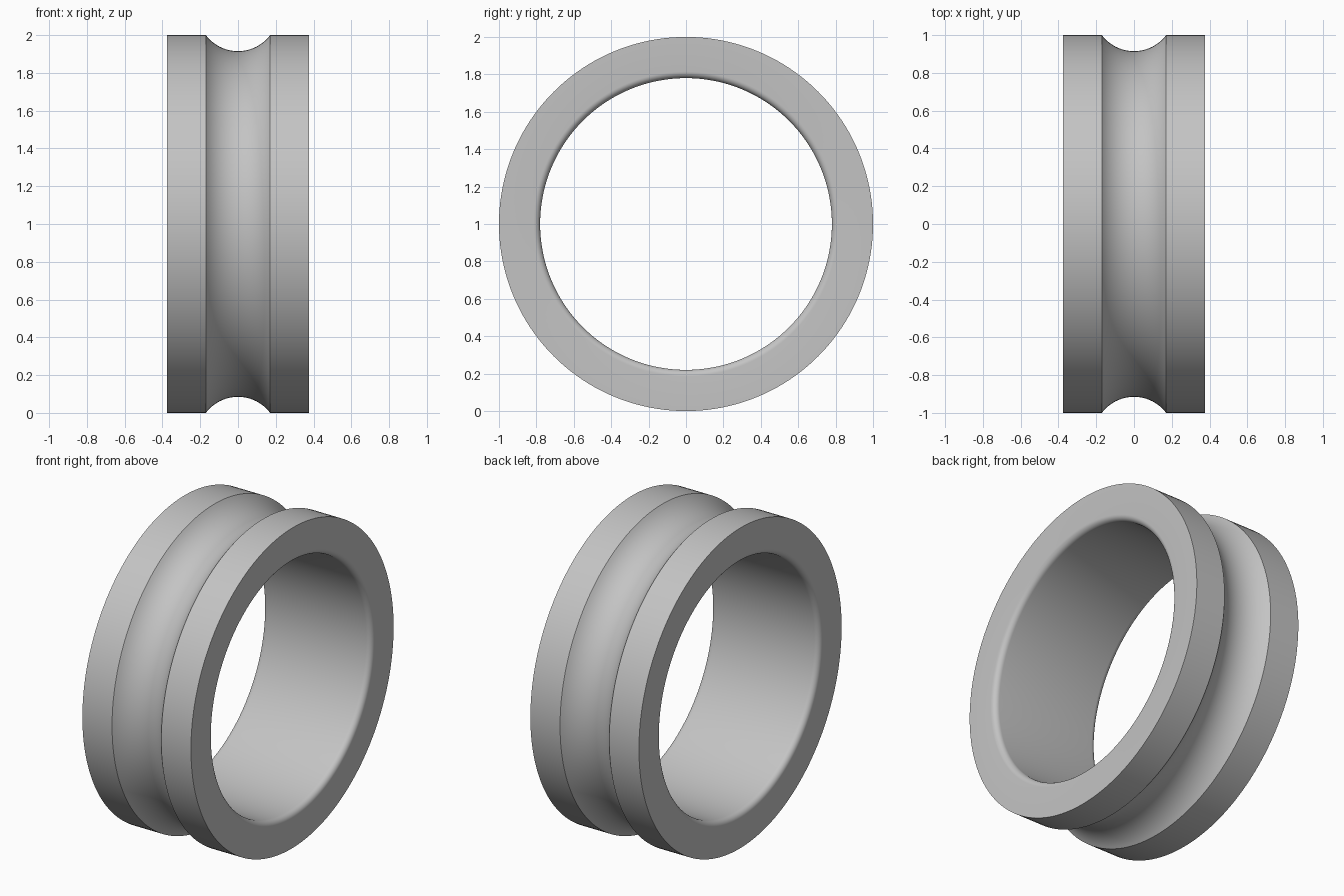
import bpy, bmesh, math
from mathutils import Matrix

cube = bpy.data.objects.get("Cube")
if cube:
    bpy.data.objects.remove(cube)

SEGMENTS = 160
HALF_WIDTH, OUTER, BORE = 0.375, 1.0, 0.78
GROOVE_HALF, GROOVE_DEPTH = 0.17, 0.085
FILLET = 0.035

# Grey steel
steel = bpy.data.materials.new("grey steel")
colour = (0.55, 0.55, 0.55, 1)
steel.diffuse_color = colour
steel.use_nodes = True
steel.node_tree.nodes["Principled BSDF"].inputs["Base Color"].default_value = colour


def arc(cx, cr, radius, start, end, steps):
    """Points (x, r) along a circular arc."""
    angles = [start + (end - start) * i / steps for i in range(steps + 1)]
    return [(cx + radius * math.cos(a), cr + radius * math.sin(a)) for a in angles]


# Cross-section: rounded raceway groove, flat lands, filleted bore
groove_radius = (GROOVE_HALF ** 2 + GROOVE_DEPTH ** 2) / (2 * GROOVE_DEPTH)
groove_centre = OUTER - GROOVE_DEPTH + groove_radius
spread = math.asin(GROOVE_HALF / groove_radius)
down = -math.pi / 2
fillet_x, fillet_r = HALF_WIDTH - FILLET, BORE + FILLET
profile = [(-HALF_WIDTH, OUTER)]
profile += arc(0, groove_centre, groove_radius, down - spread, down + spread, 24)
profile += [(HALF_WIDTH, OUTER)]
profile += arc(fillet_x, fillet_r, FILLET, 0, down, 8)
profile += arc(-fillet_x, fillet_r, FILLET, down, -math.pi, 8)

# Revolve the section about the x axis
bm = bmesh.new()
verts = [bm.verts.new((x, 0, r)) for x, r in profile]
edges = [bm.edges.new((v, verts[(i + 1) % len(verts)])) for i, v in enumerate(verts)]
bmesh.ops.spin(bm, geom=verts + edges, cent=(0, 0, 0), axis=(1, 0, 0),
               angle=math.tau, steps=SEGMENTS, use_merge=True)
bmesh.ops.remove_doubles(bm, verts=bm.verts, dist=0.00001)
bmesh.ops.recalc_face_normals(bm, faces=bm.faces)
bmesh.ops.transform(bm, matrix=Matrix.Translation((0, 0, OUTER)), verts=bm.verts)
mesh = bpy.data.meshes.new("grooved_ring")
bm.to_mesh(mesh)
bm.free()

ring = bpy.data.objects.new("grooved_ring", mesh)
bpy.context.collection.objects.link(ring)
mesh.materials.append(steel)
bpy.ops.object.select_all(action="DESELECT")
ring.select_set(True)
bpy.context.view_layer.objects.active = ring
bpy.ops.object.shade_smooth_by_angle(angle=math.radians(30))
